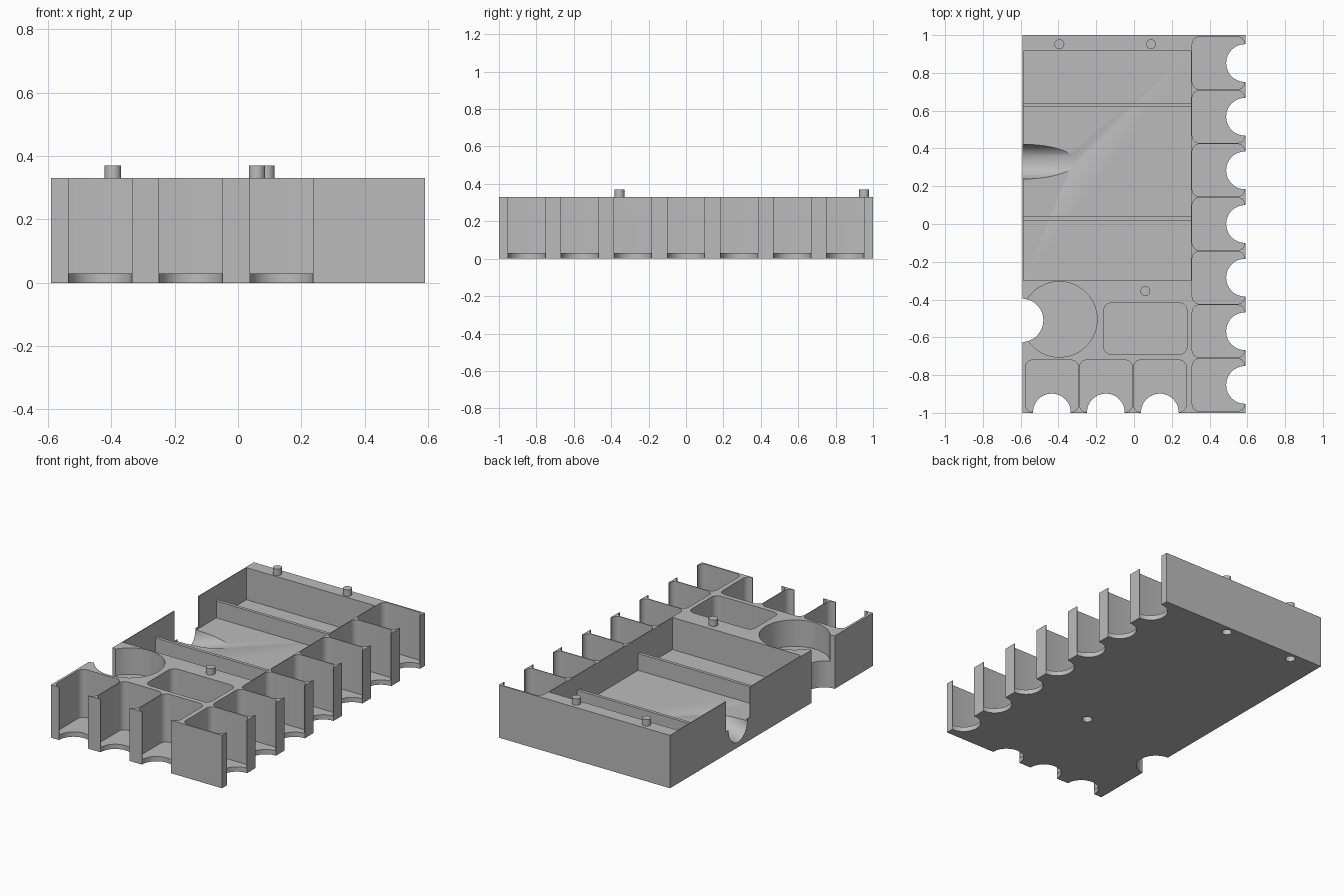
import bpy, bmesh, math
from mathutils import Matrix, Vector

cube = bpy.data.objects.get("Cube")
if cube:
    bpy.data.objects.remove(cube, do_unlink=True)

HALF_X, HALF_Y, TOP = 0.59, 1.0, 0.33
ABOVE = 0.5          # cutters end above the tray
FLOOR = 0.03         # floor of the small pockets
BAY_FLOOR = 0.13     # floor of the large bay

grey = bpy.data.materials.new("plain grey")
grey.use_nodes = True
grey.diffuse_color = (0.5, 0.5, 0.5, 1)
grey.node_tree.nodes["Principled BSDF"].inputs["Base Color"].default_value = (0.5, 0.5, 0.5, 1)


def prism(name, outline, z0, z1):
    """Extrude a flat outline from z0 up to z1."""
    bm = bmesh.new()
    base = bm.faces.new([bm.verts.new((x, y, z0)) for x, y in outline])
    new = bmesh.ops.extrude_face_region(bm, geom=[base])["geom"]
    bmesh.ops.translate(bm, vec=(0, 0, z1 - z0),
                        verts=[v for v in new if isinstance(v, bmesh.types.BMVert)])
    bmesh.ops.recalc_face_normals(bm, faces=bm.faces)
    mesh = bpy.data.meshes.new(name)
    bm.to_mesh(mesh)
    bm.free()
    mesh.materials.append(grey)
    obj = bpy.data.objects.new(name, mesh)
    bpy.context.collection.objects.link(obj)
    return obj


def rect(x0, x1, y0, y1):
    return [(x0, y0), (x1, y0), (x1, y1), (x0, y1)]


def circle(cx, cy, r, n=48):
    return [(cx + r * math.cos(2 * math.pi * i / n),
             cy + r * math.sin(2 * math.pi * i / n)) for i in range(n)]


def rounded(x0, x1, y0, y1, r=0.04, n=8):
    corners = [(x1 - r, y1 - r), (x0 + r, y1 - r), (x0 + r, y0 + r), (x1 - r, y0 + r)]
    pts = []
    for k, (cx, cy) in enumerate(corners):
        for i in range(n + 1):
            a = math.pi / 2 * (k + i / n)
            pts.append((cx + r * math.cos(a), cy + r * math.sin(a)))
    return pts


def cut(target, cutter):
    cutter.hide_render = True
    mod = target.modifiers.new("cut", "BOOLEAN")
    mod.operation, mod.solver, mod.object = "DIFFERENCE", "EXACT", cutter
    bpy.context.view_layer.objects.active = target
    bpy.ops.object.modifier_apply(modifier=mod.name)
    bpy.data.objects.remove(cutter, do_unlink=True)


def carve(outline, z0):
    cut(tray, prism("cutter", outline, z0, ABOVE))


def smooth(obj):
    bpy.ops.object.select_all(action="DESELECT")
    obj.select_set(True)
    bpy.context.view_layer.objects.active = obj
    bpy.ops.object.shade_smooth_by_angle(angle=math.radians(30))


tray = prism("tray", rect(-HALF_X, HALF_X, -HALF_Y, HALF_Y), 0, TOP)

# Large bay
carve(rect(-0.584, 0.303, -0.30, 0.917), BAY_FLOOR)

# Row of seven pockets along the left edge, with finger cutouts
for i in range(7):
    y = (i - 3) * 0.284
    carve(rounded(0.308, 0.586, y - 0.1395, y + 0.1395), FLOOR)
    carve(circle(0.588, y, 0.1), -0.1)

# Row of three pockets along the front edge, with finger cutouts
for i in range(3):
    x = -0.435 + i * 0.286
    carve(rounded(x - 0.1405, x + 0.1405, -0.996, -0.72), FLOOR)
    carve(circle(x, -0.998, 0.1), -0.1)

# Rectangular pocket and round pocket with its side cutout
carve(rounded(-0.16, 0.28, -0.69, -0.418), FLOOR)
carve(circle(-0.395, -0.505, 0.2, 64), 0.165)
carve(circle(-0.595, -0.51, 0.115), -0.1)

# Side opening of the bay and the sloped scoop leading into it
carve(rect(-0.7, -0.57, 0.21, 0.45), BAY_FLOOR + 0.01)
scoop = prism("cutter", circle(0, 0, 0.092, 64), -0.4, 0.6)
axis = Vector((0.26, 0, 0.09)).normalized()
scoop.matrix_world = (Matrix.Translation((-HALF_X, 0.33, BAY_FLOOR))
                      @ axis.to_track_quat("Z", "Y").to_matrix().to_4x4())
bpy.context.view_layer.update()
cut(tray, scoop)

# Stacking pegs on top and matching sockets underneath
for name, x, y in [("back_right_peg", -0.395, 0.952), ("back_left_peg", 0.09, 0.952),
                   ("front_peg", 0.06, -0.355)]:
    cut(tray, prism("cutter", circle(x, y, 0.029, 32), -0.1, 0.05))
    smooth(prism(name, circle(x, y, 0.026, 32), TOP - 0.01, 0.37))

# Low dividers across the bay
for name, y in [("front_divider", 0.029), ("back_divider", 0.63)]:
    prism(name, rect(-0.586, 0.305, y - 0.01, y + 0.01), BAY_FLOOR - 0.01, 0.235)

smooth(tray)
